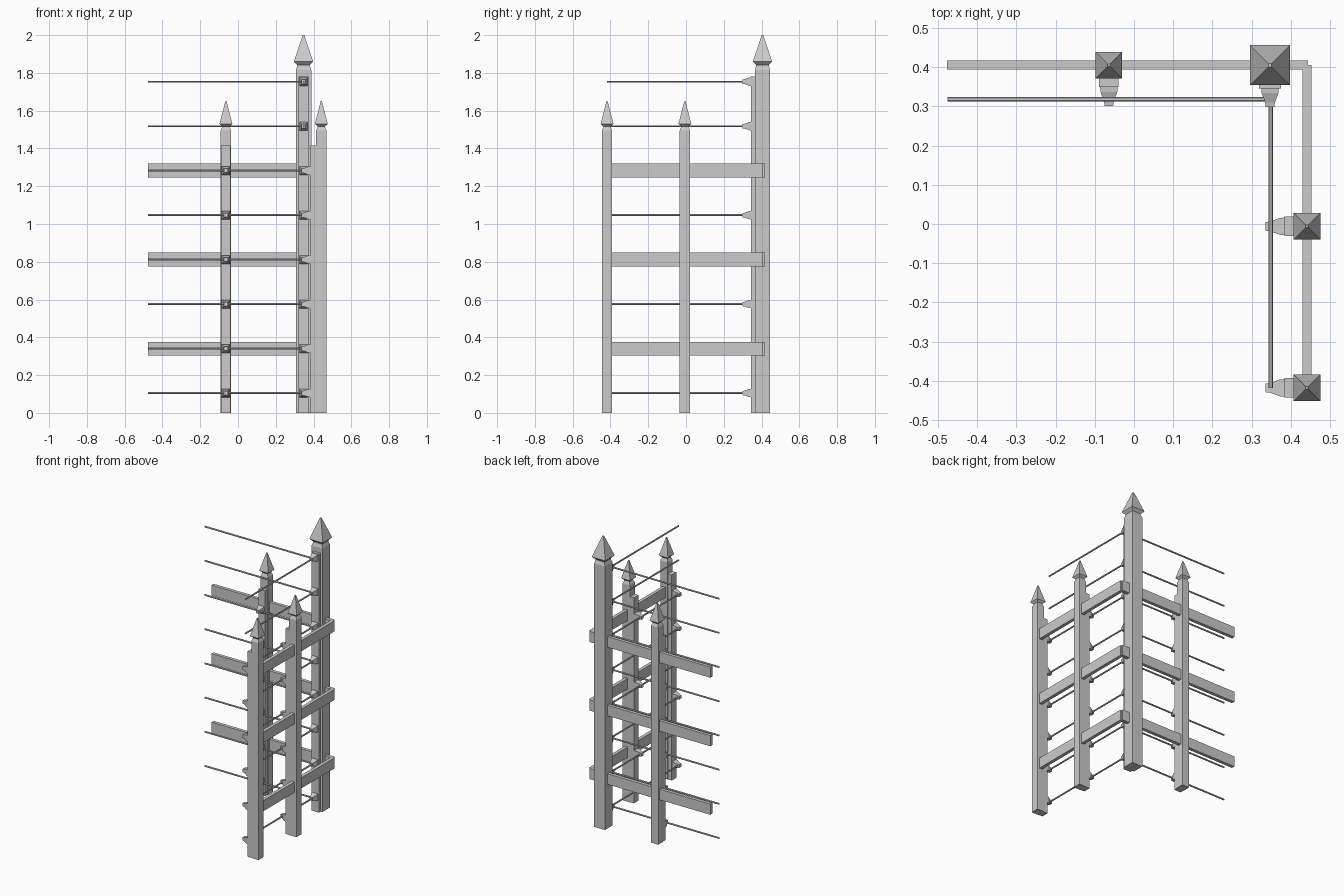
import bpy, bmesh
from mathutils import Matrix, Vector

if "Cube" in bpy.data.objects:
    bpy.data.objects.remove(bpy.data.objects["Cube"])

LEVELS = [0.105 + 0.2355 * i for i in range(8)]
AXES = {'-y': Matrix(((1, 0, 0), (0, 0, -1), (0, 1, 0))),   # local z points to -y
        '-x': Matrix(((0, 0, -1), (1, 0, 0), (0, -1, 0))),  # local z points to -x
        'z': Matrix.Identity(3)}


def loft(name, origin, rings, axis='z', sides=4, round_profile=False):
    """Stack of square or round rings (height, half width) along an axis."""
    import math
    bm = bmesh.new()
    loops = []
    for h, r in rings:
        rad = r if round_profile else r * math.sqrt(2)
        off = 0 if round_profile else math.pi / 4
        loops.append([bm.verts.new(Vector(origin) + AXES[axis] @ Vector((
            rad * math.cos(off + 2 * math.pi * i / sides),
            rad * math.sin(off + 2 * math.pi * i / sides), h))) for i in range(sides)])
    for a, b in zip(loops, loops[1:]):
        for i in range(sides):
            j = (i + 1) % sides
            bm.faces.new((a[i], a[j], b[j], b[i]))
    bm.faces.new(loops[0])
    bm.faces.new(loops[-1])
    return finish(name, bm)


def box(name, x0, x1, y0, y1, z0, z1):
    bm = bmesh.new()
    bmesh.ops.create_cube(bm, size=1)
    for v in bm.verts:
        v.co = Vector((x1 if v.co.x > 0 else x0, y1 if v.co.y > 0 else y0, z1 if v.co.z > 0 else z0))
    return finish(name, bm)


def finish(name, bm):
    bmesh.ops.recalc_face_normals(bm, faces=bm.faces)
    me = bpy.data.meshes.new(name)
    bm.to_mesh(me)
    bm.free()
    ob = bpy.data.objects.new(name, me)
    bpy.context.collection.objects.link(ob)
    return ob


def clips(name, x, y, axis, levels):
    # tapered wire holders, base at the strip face
    for z in levels:
        loft(name, (x, y, z), [(-0.01, 0.023), (0.012, 0.0215), (0.036, 0.0125), (0.048, 0.011)], axis)


# tall corner post with spear cap, inner strip and clips
CX, CY = 0.347, 0.405
loft("corner_post", (CX, CY, 0), [(0, 0.041), (1.815, 0.041), (1.835, 0.034),
                                  (1.842, 0.034), (1.86, 0.051), (2.0, 0.004)])
box("corner_strip", 0.319, 0.375, 0.345, 0.37, 0, 1.78)
clips("corner_clip", CX, 0.346, '-y', LEVELS)

# short posts
short = [(0, 0.0275), (1.495, 0.0275), (1.512, 0.02), (1.517, 0.02), (1.53, 0.034), (1.65, 0.003)]
loft("back_post", (-0.064, CY, 0), short)
box("back_strip", -0.089, -0.039, 0.350, 0.38, 0, 1.415)
clips("back_clip", -0.064, 0.349, '-y', LEVELS[:6])
for y in (-0.006, -0.418):
    loft("side_post", (0.441, y, 0), short)
    box("side_strip", 0.384, 0.416, y - 0.025, y + 0.025, 0, 1.415)
    clips("side_clip", 0.384, y, '-x', LEVELS[:6])

# flat rails
for z in (0.34, 0.812, 1.284):
    box("back_rail", -0.477, 0.444, 0.394, 0.417, z - 0.0365, z + 0.0365)
    box("side_rail", 0.430, 0.453, -0.42, 0.405, z - 0.0365, z + 0.0365)

# thin wires
for z in LEVELS:
    loft("back_wire", (0.349, 0.318, z), [(0, 0.0055), (0.825, 0.0055)], '-x', 6, True)
    loft("side_wire", (0.349, 0.318, z), [(0, 0.0055), (0.736, 0.0055)], '-y', 6, True)
